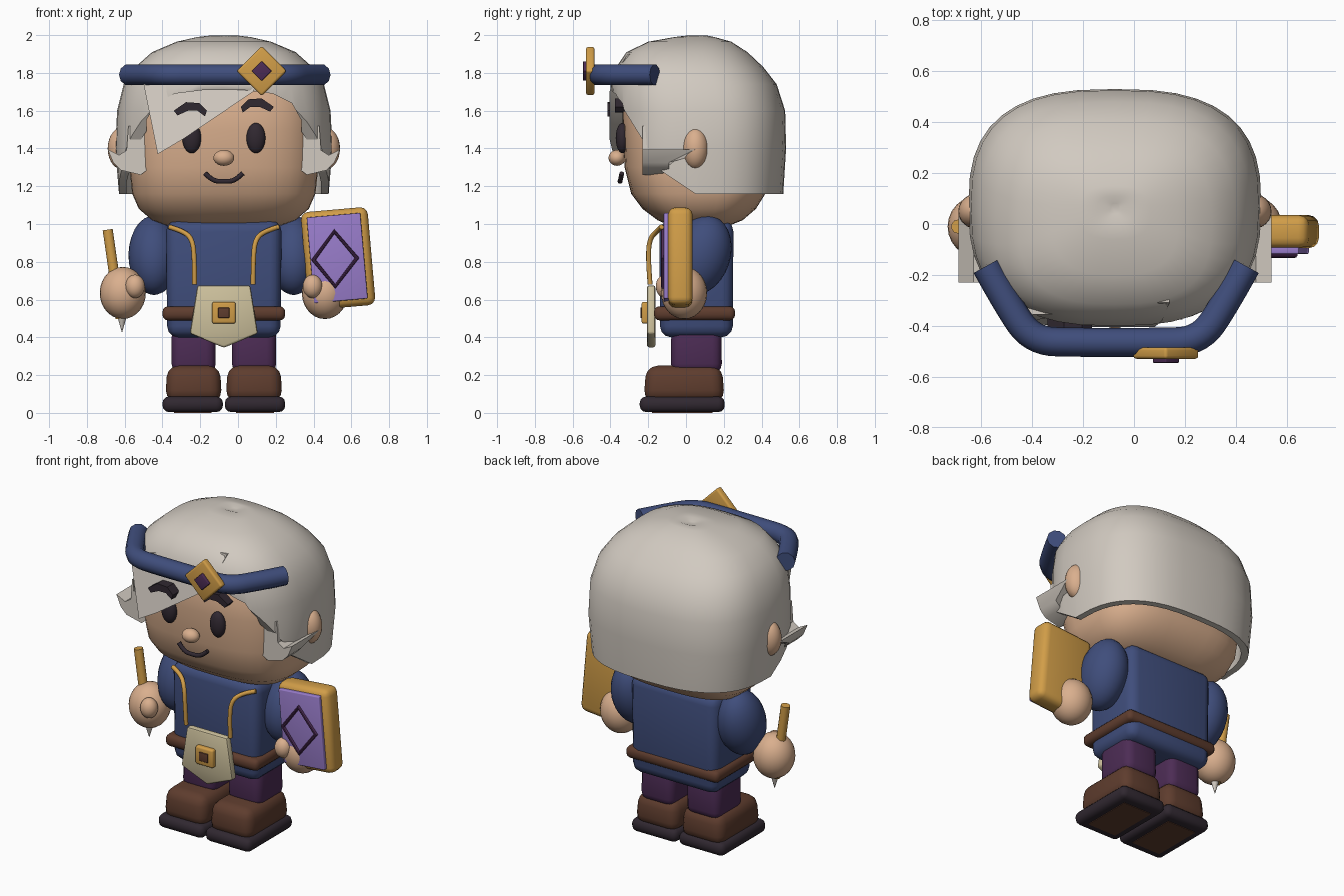
import bpy, bmesh, math
from mathutils import Matrix, Vector

if "Cube" in bpy.data.objects:
    bpy.data.objects.remove(bpy.data.objects["Cube"])

CX = -0.075  # centre line of the body


def mat(name, r, g, b):
    m = bpy.data.materials.new(name)
    m.diffuse_color = (r, g, b, 1)
    m.use_nodes = True
    m.node_tree.nodes["Principled BSDF"].inputs["Base Color"].default_value = m.diffuse_color
    return m


HAIR = mat("hair grey", 0.64, 0.59, 0.53)
SKIN = mat("skin", 0.70, 0.43, 0.27)
NAVY = mat("navy cloth", 0.050, 0.075, 0.20)
GOLD = mat("gold", 0.64, 0.34, 0.065)
BROWN = mat("brown leather", 0.113, 0.046, 0.027)
DARK = mat("near black", 0.030, 0.021, 0.030)
PURPLE = mat("dark purple", 0.073, 0.025, 0.09)
LILAC = mat("lilac", 0.32, 0.205, 0.60)
CREAM = mat("cream cloth", 0.62, 0.54, 0.34)


def finish(name, bm, m, bevel=0, seg=3):
    bmesh.ops.recalc_face_normals(bm, faces=bm.faces)
    if bevel:
        bmesh.ops.bevel(bm, geom=bm.edges[:], offset=bevel, segments=seg,
                        profile=0.5, affect='EDGES', clamp_overlap=True)
    me = bpy.data.meshes.new(name)
    bm.to_mesh(me)
    bm.free()
    me.materials.append(m)
    o = bpy.data.objects.new(name, me)
    bpy.context.collection.objects.link(o)
    return o


def box(name, c, size, m, bevel=0.02, rot=0, seg=3, top=1.0):
    """Bevelled box, tapered by top, turned about y."""
    bm = bmesh.new()
    bmesh.ops.create_cube(bm, size=1)
    for v in bm.verts:
        k = top if v.co.z > 0 else 1
        v.co = Vector((v.co.x * size[0] * k, v.co.y * size[1] * k, v.co.z * size[2]))
    o = finish(name, bm, m, bevel, seg)
    o.data.transform(Matrix.Translation(c) @ Matrix.Rotation(math.radians(rot), 4, 'Y'))
    return o


def ball(name, c, r, m, tilt=0):
    bm = bmesh.new()
    bmesh.ops.create_uvsphere(bm, u_segments=24, v_segments=14, radius=1)
    bm.transform(Matrix.Translation(c) @ Matrix.Rotation(math.radians(tilt), 4, 'X')
                 @ Matrix.Diagonal((*r, 1)))
    return finish(name, bm, m)


def prism(name, pts, lo, hi, m, axis='y', bevel=0):
    """Outline extruded along an axis; points are (x or y, z)."""
    bm = bmesh.new()
    put = (lambda a, d, z: (a, d, z)) if axis == 'y' else (lambda a, d, z: (d, a, z))
    ends = [[bm.verts.new(put(a, d, z)) for a, z in pts] for d in (lo, hi)]
    bm.faces.new(ends[0])
    bm.faces.new(ends[1][::-1])
    n = len(pts)
    for i in range(n):
        j = (i + 1) % n
        bm.faces.new((ends[0][i], ends[0][j], ends[1][j], ends[1][i]))
    return finish(name, bm, m, bevel, 2)


def loft(name, rings, m, power, off=0.0, n=40):
    """Superellipse rings given as (z, half width, front y, back y)."""
    bm = bmesh.new()
    loops = []
    for z, hx, f, b in rings:
        loop = []
        for i in range(n):
            t = 2 * math.pi * i / n
            c, s = math.cos(t), math.sin(t)
            x = math.copysign(abs(c) ** (2 / power), c) * (hx - off)
            y = math.copysign(abs(s) ** (2 / power), s) * ((b - f) / 2 - off)
            loop.append(bm.verts.new((CX + x, (f + b) / 2 + y, z)))
        loops.append(loop)
    for a, b in zip(loops, loops[1:]):
        for i in range(n):
            j = (i + 1) % n
            bm.faces.new((a[i], a[j], b[j], b[i]))
    bm.faces.new(loops[0])
    bm.faces.new(loops[-1])
    return finish(name, bm, m)


def tube(name, pts, r, m, cyclic=False, smooth=True):
    cu = bpy.data.curves.new(name, 'CURVE')
    cu.dimensions = '3D'
    cu.bevel_depth, cu.bevel_resolution, cu.use_fill_caps = r, 3, True
    sp = cu.splines.new('NURBS' if smooth else 'POLY')
    sp.points.add(len(pts) - 1)
    for p, q in zip(sp.points, pts):
        p.co = (*q, 1)
    if smooth:
        sp.use_endpoint_u, sp.order_u, sp.resolution_u = True, 3, 6
    sp.use_cyclic_u = cyclic
    cu.materials.append(m)
    o = bpy.data.objects.new(name, cu)
    bpy.context.collection.objects.link(o)
    return o


def cut(o, cutter):
    md = o.modifiers.new("cut", 'BOOLEAN')
    md.operation, md.solver, md.object = 'DIFFERENCE', 'EXACT', cutter
    bpy.context.view_layer.objects.active = o
    bpy.ops.object.modifier_apply(modifier=md.name)
    bpy.data.objects.remove(cutter)


# Head and hair cap
loft("head", [(0.98, .27, -.06, .2), (1.02, .38, -.15, .3), (1.08, .45, -.23, .37),
              (1.16, .485, -.29, .42), (1.3, .5, -.325, .44), (1.5, .5, -.335, .45),
              (1.7, .475, -.33, .42), (1.84, .36, -.24, .32)], SKIN, 3)
cap = [(1.16, .555, -.385, .515), (1.4, .575, -.39, .53), (1.6, .565, -.395, .525),
       (1.74, .53, -.40, .48), (1.83, .47, -.37, .41), (1.91, .38, -.315, .325),
       (1.965, .25, -.2, .24), (1.99, .14, -.06, .15)]
hair = loft("hair", cap + [(1.998, .07, .01, .11), (1.985, .02, .04, .08)], HAIR, 2.7)
inner = [(1.1, .555, -.385, .515)] + cap[:5] + [(1.89, .38, -.315, .325)]
cut(hair, loft("cavity", inner, HAIR, 2.7, off=0.04))
cut(hair, prism("side_cutter", [(-1, 1), (.05, 1), (.05, 1.16), (-.13, 1.28), (-.22, 1.43),
                                (-.40, 1.72), (-1, 1.73)], -1, 1, HAIR, 'x'))
arch = [(.41, 1.0), (.41, 1.55), (.36, 1.64), (.26, 1.69), (.1, 1.71)]
arch = [(CX + x, z) for x, z in arch] + [(CX - x, z) for x, z in arch[::-1]]
cut(hair, prism("face_cutter", arch, -1, -.12, HAIR))

# Swept fringe, bent to follow the forehead
fringe = prism("fringe", [(-.50, 1.74), (-.425, 1.37), (-.29, 1.45), (.08, 1.70), (.11, 1.78),
                          (.14, 1.90), (.04, 1.90), (-.09, 1.87), (-.25, 1.83)],
               -.405, -.335, HAIR)
for v in fringe.data.vertices:
    v.co.y += max(0, abs(v.co.x - CX) - .2) ** 2 * 0.9 + max(0, v.co.z - 1.74) * 0.6

for s, side in ((-1, "left"), (1, "right")):
    X = lambda d: CX + s * d
    # Head details
    lock = [(.40, 1.52), (.40, 1.29), (.44, 1.26), (.545, 1.285), (.585, 1.325),
            (.615, 1.395), (.555, 1.365), (.515, 1.39), (.505, 1.52)]
    o = prism("sideburn_" + side, [(X(d), z) for d, z in lock], -.23, .05, HAIR)
    for v in o.data.vertices:
        if v.co.y > 0 and v.co.z < 1.33:
            v.co.y = -.09
    ball("ear_" + side, (X(.54), .05, 1.4), (.075, .07, .11), SKIN)
    ball("eye_" + side, (X(.17), -.337, 1.455), (.05, .035, .08), DARK)
    u = .02 if s > 0 else 0
    brow = [(.09, 1.60 + u), (.13, 1.64 + u), (.20, 1.645 + u), (.265, 1.60 + u),
            (.245, 1.575 + u), (.19, 1.60 + u), (.14, 1.60 + u), (.10, 1.57 + u)]
    prism("eyebrow_" + side, [(X(d), z) for d, z in brow],
          -.375 if s > 0 else -.415, -.32, DARK)
    # Arms
    ball("sleeve_" + side, (X(.37), .08, .835), (.135, .155, .215), NAVY, -18)
    ball("hand_" + side, (X(.535), -.01, .635), (.122, .122, .138), SKIN)
    ball("thumb_" + side, (X(.47), -.11, .67), (.052, .05, .062), SKIN)
    # Legs and boots
    box("leg_" + side, (X(.16), .055, .34), (.235, .27, .26), PURPLE, .05, top=.98)
    box("boot_" + side, (X(.16), -.01, .155), (.30, .43, .19), BROWN, .06, top=.93)
    box("sole_" + side, (X(.165), -.02, .0455), (.32, .45, .083), DARK, .035)
    box("sole_pad_" + side, (X(.165), -.02, .004), (.2, .32, .008), BROWN, 0)
    # Neck cord
    tube("cord_" + side, [(X(.29), -.13, .985), (X(.22), -.15, .965), (X(.165), -.195, .92),
                          (X(.155), -.20, .80), (X(.155), -.19, .68)], .013, GOLD)

# Face
ball("nose", (CX, -.365, 1.35), (.055, .045, .042), SKIN)
tube("mouth", [(CX - .1, -.34, 1.268), (CX - .06, -.348, 1.228), (CX, -.35, 1.225),
               (CX + .06, -.348, 1.228), (CX + .1, -.34, 1.268)], .013, DARK)

# Headband with diamond ornament
tube("headband", [(-.58, -.165, 1.79), (-.50, -.31, 1.79), (-.40, -.46, 1.79), (-.22, -.465, 1.79),
                  (.08, -.465, 1.79), (.26, -.46, 1.79), (.36, -.31, 1.79), (.44, -.165, 1.79)],
     .057, NAVY)
box("band_diamond", (.125, -.507, 1.81), (.187, .045, .187), GOLD, .012, 45)
box("band_gem", (.125, -.53, 1.81), (.075, .03, .075), PURPLE, .004, 45)

# Torso, belt and pouch
box("tunic", (CX, .055, .71), (.60, .385, .62), NAVY, .06, top=1.02)
box("belt", (CX, .045, .527), (.65, .43, .075), BROWN, .03)
prism("pouch", [(CX - .14, .675), (CX + .14, .675), (CX + .18, .42), (CX, .345), (CX - .18, .42)],
      -.207, -.162, CREAM, bevel=.012)
box("buckle", (CX, -.215, .53), (.125, .04, .115), GOLD, .012)
box("buckle_centre", (CX, -.232, .53), (.06, .02, .055), BROWN, .004)

# Pen in the left hand
tube("pen", [(-.69, -.01, .97), (-.622, -.01, .5)], .028, GOLD, smooth=False)
bm = bmesh.new()
bmesh.ops.create_cone(bm, cap_ends=True, segments=16, radius1=.001, radius2=.03, depth=.1)
bm.transform(Matrix.Translation((-.614, -.01, .478)))
finish("pen_nib", bm, HAIR)

# Book in the right hand
TILT = -5
box("book_cover", (.53, -.03, .817), (.355, .13, .52), GOLD, .04, TILT)
box("book_page", (.525, -.103, .82), (.285, .03, .455), LILAC, .006, TILT)
tube("page_diamond", [(.51, -.12, .96), (.63, -.12, .82), (.515, -.12, .67), (.40, -.12, .81)],
     .013, PURPLE, cyclic=True, smooth=False)

# Convert cords to meshes and smooth everything with sharp edges kept
bpy.ops.object.select_all(action='DESELECT')
for o in bpy.context.scene.objects:
    o.select_set(True)
    bpy.context.view_layer.objects.active = o
bpy.ops.object.convert(target='MESH')
bpy.ops.object.shade_smooth_by_angle(angle=math.radians(38))
